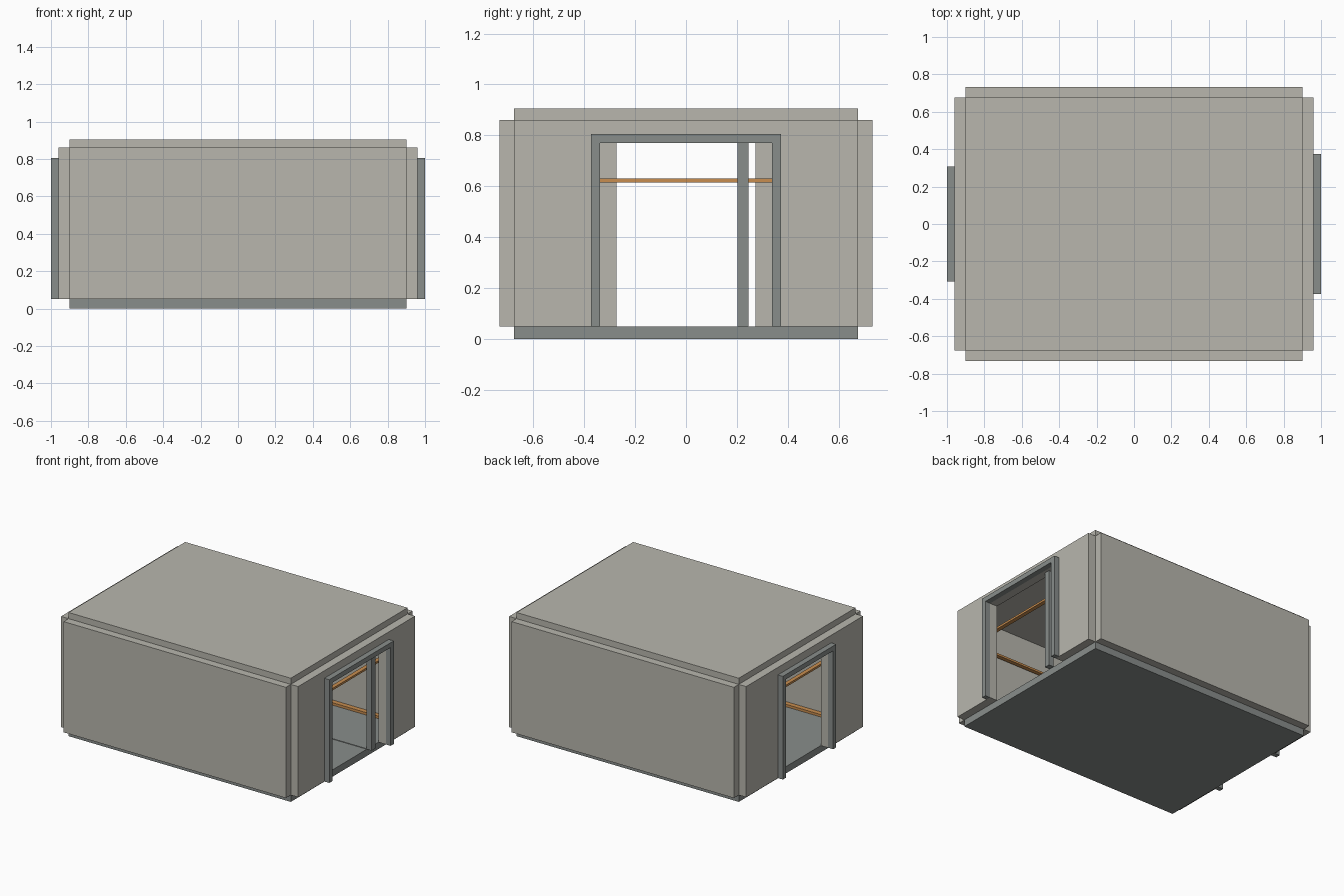
import bpy

cube = bpy.data.objects.get("Cube")
if cube:
    bpy.data.objects.remove(cube, do_unlink=True)


def material(name, rgb):
    m = bpy.data.materials.new(name)
    m.use_nodes = True
    colour = (*rgb, 1)
    m.diffuse_color = colour
    m.node_tree.nodes["Principled BSDF"].inputs["Base Color"].default_value = colour
    return m


PANEL = material("warm grey panel", (0.48, 0.47, 0.42))
STEEL = material("cool grey steel", (0.25, 0.27, 0.26))
WOOD = material("orange wood", (0.58, 0.27, 0.08))


def mesh_object(name, verts, faces, mat):
    me = bpy.data.meshes.new(name)
    me.from_pydata(verts, [], faces)
    me.materials.append(mat)
    ob = bpy.data.objects.new(name, me)
    bpy.context.collection.objects.link(ob)
    return ob


def box(name, x, y, z, mat):
    x, y, z = sorted(x), sorted(y), sorted(z)
    verts = [(a, b, c) for a in x for b in y for c in z]
    faces = [(0, 1, 3, 2), (4, 6, 7, 5), (0, 4, 5, 1),
             (2, 3, 7, 6), (0, 2, 6, 4), (1, 5, 7, 3)]
    return mesh_object(name, verts, faces, mat)


def arch(name, x, outer, inner, z_low, z_top, z_in, mat):
    """Upside-down U slab in the YZ plane, extruded along x."""
    x0, x1 = sorted(x)
    profile = [(-outer, z_low), (-outer, z_top), (outer, z_top), (outer, z_low),
               (inner, z_low), (inner, z_in), (-inner, z_in), (-inner, z_low)]
    n = len(profile)
    verts = [(px, y, z) for px in (x0, x1) for y, z in profile]
    caps = [(0, 1, 6, 7), (1, 2, 5, 6), (2, 3, 4, 5)]
    faces = [c[::-1] for c in caps] + [tuple(i + n for i in c) for c in caps]
    faces += [(i, (i + 1) % n, (i + 1) % n + n, i + n) for i in range(n)]
    return mesh_object(name, verts, faces, mat)


X, Y = 0.90, 0.675        # inner room half sizes
FLOOR, CEIL = 0.05, 0.86  # room heights
WALL_X, WALL_Y = 0.96, 0.732
DOOR_TOP, FRAME_TOP = 0.77, 0.805

# Floor and roof slabs
box("floor_slab", (-X, X), (-Y, Y), (0, FLOOR), STEEL)
box("roof_slab", (-X, X), (-Y, Y), (CEIL, 0.905), PANEL)

# Long walls with rails on their inner faces
for side, s in (("front", -1), ("back", 1)):
    box(side + "_wall", (-X, X), (s * Y, s * WALL_Y), (FLOOR, CEIL), PANEL)
    box(side + "_low_rail", (-X, X), (s * 0.64, s * Y), (FLOOR, 0.068), WOOD)
    box(side + "_high_rail", (-0.85, 0.85), (s * 0.625, s * 0.655), (0.615, 0.63), WOOD)

# End walls with doorways, door frames and rails across
for side, s, half in (("left", 1, 0.338), ("right", -1, 0.273)):
    arch(side + "_wall", (s * X, s * WALL_X), Y, half, FLOOR, CEIL, DOOR_TOP, PANEL)
    arch(side + "_door_frame", (s * WALL_X, s), half + 0.035, half,
         FLOOR, FRAME_TOP, DOOR_TOP, STEEL)
    box(side + "_high_rail", (s * 0.85, s * 0.88), (-0.655, 0.655), (0.615, 0.63), WOOD)

# Post and floor track in the wider doorway
box("door_post", (X, 0.94), (0.203, 0.245), (FLOOR, DOOR_TOP), STEEL)
box("floor_track", (-X, X), (0.203, 0.245), (FLOOR, 0.054), STEEL)
